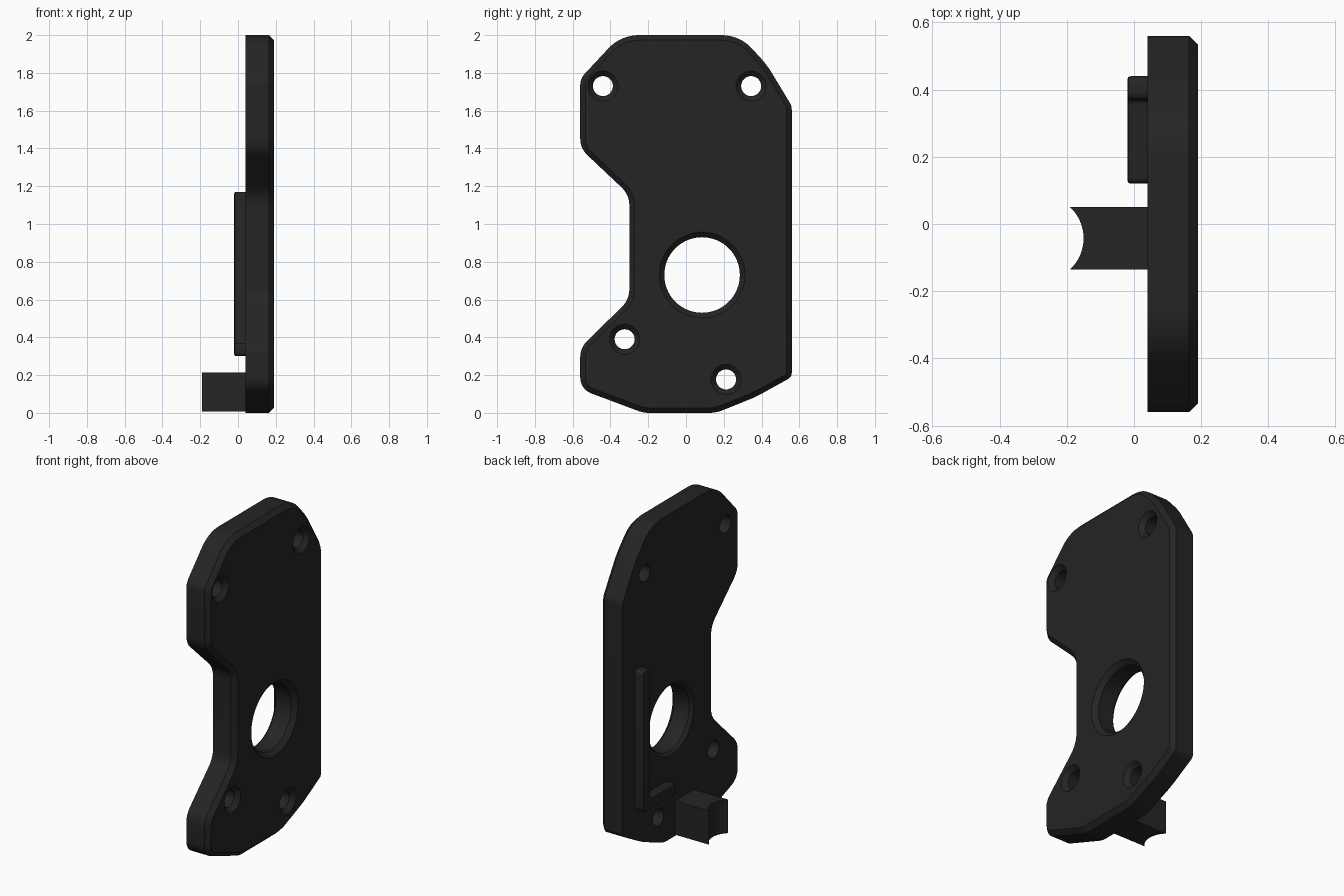
import bpy, bmesh, math
from mathutils import Vector, Matrix

if "Cube" in bpy.data.objects:
    bpy.data.objects.remove(bpy.data.objects["Cube"])

black = bpy.data.materials.new("matte_black")
black.diffuse_color = (0.018, 0.018, 0.018, 1)
black.use_nodes = True
black.node_tree.nodes["Principled BSDF"].inputs["Base Color"].default_value = black.diffuse_color

BACK, FRONT, CH = 0.04, 0.19, 0.027


def fillet(corners, steps=8):
    """Round each (y, z, radius) corner of a closed polygon with an arc."""
    pts = []
    n = len(corners)
    for i, (y, z, r) in enumerate(corners):
        p = Vector((y, z))
        a = (Vector(corners[i - 1][:2]) - p).normalized()
        b = (Vector(corners[(i + 1) % n][:2]) - p).normalized()
        half = a.angle(b) / 2
        c = p + (a + b).normalized() * (r / math.sin(half))
        t = r / math.tan(half)
        va, vb = p + a * t - c, p + b * t - c
        ang = va.angle(vb)
        for k in range(steps + 1):
            f = k / steps
            v = (va * math.sin((1 - f) * ang) + vb * math.sin(f * ang)) / math.sin(ang)
            pts.append(c + v)
    return pts


def finish(bm, name):
    bmesh.ops.recalc_face_normals(bm, faces=bm.faces)
    me = bpy.data.meshes.new(name)
    bm.to_mesh(me)
    bm.free()
    ob = bpy.data.objects.new(name, me)
    bpy.context.collection.objects.link(ob)
    me.materials.append(black)
    return ob


def prism(pts3, depth):
    """Extrude a closed outline along a vector."""
    bm = bmesh.new()
    f = bm.faces.new([bm.verts.new(p) for p in pts3])
    r = bmesh.ops.extrude_face_region(bm, geom=[f])
    vs = [g for g in r["geom"] if isinstance(g, bmesh.types.BMVert)]
    bmesh.ops.translate(bm, verts=vs, vec=depth)
    bmesh.ops.recalc_face_normals(bm, faces=bm.faces)
    return bm


def edges_at_x(bm, x):
    return [e for e in bm.edges if all(abs(v.co.x - x) < 1e-4 for v in e.verts)]


def smooth(ob):
    bpy.ops.object.select_all(action='DESELECT')
    ob.select_set(True)
    bpy.context.view_layer.objects.active = ob
    bpy.ops.object.shade_smooth_by_angle(angle=math.radians(28))


# Plate with rounded outline and chamfered outer edge
outline = fillet([
    (-0.56, 1.77, 0.09), (-0.345, 2.0, 0.22), (0.285, 2.0, 0.22),
    (0.43, 1.84, 0.5), (0.56, 1.625, 0.08), (0.56, 0.19, 0.04),
    (0.37, 0.085, 0.6), (0.16, 0.0, 0.2), (-0.225, 0.0, 0.17),
    (-0.56, 0.125, 0.09), (-0.56, 0.345, 0.12), (-0.30, 0.60, 0.13),
    (-0.30, 1.155, 0.13), (-0.56, 1.40, 0.12)])
bm = prism([(BACK, p.x, p.y) for p in outline], Vector((FRONT - BACK, 0, 0)))
bmesh.ops.bevel(bm, geom=edges_at_x(bm, FRONT), offset=CH, segments=1,
                affect='EDGES', clamp_overlap=False)
plate = finish(bm, "mounting_plate")


# Countersunk holes, cut by lathed plugs
def hole_cutter(name, y, z, r, n, back):
    profile = [(BACK - 0.05, r + back), (BACK, r + back), (BACK + back, r),
               (FRONT - CH, r), (FRONT, r + CH), (FRONT + 0.05, r + CH)]
    if back == 0:
        profile = [(BACK - 0.05, r)] + profile[3:]
    bm = bmesh.new()
    rings = [[bm.verts.new((x, y + q * math.cos(2 * math.pi * k / n),
                            z + q * math.sin(2 * math.pi * k / n)))
              for k in range(n)] for x, q in profile]
    for a, b in zip(rings, rings[1:]):
        for k in range(n):
            bm.faces.new((a[k], a[(k + 1) % n], b[(k + 1) % n], b[k]))
    bm.faces.new(rings[0])
    bm.faces.new(rings[-1])
    return finish(bm, name)


holes = [("bore", 0.085, 0.73, 0.2, 64, 0.018),
         ("top_front_hole", -0.44, 1.73, 0.053, 32, 0),
         ("top_rear_hole", 0.345, 1.73, 0.053, 32, 0),
         ("low_front_hole", -0.325, 0.39, 0.053, 32, 0),
         ("low_rear_hole", 0.212, 0.177, 0.053, 32, 0)]
bpy.context.view_layer.objects.active = plate
for name, *args in holes:
    cutter = hole_cutter(name + "_cutter", *args)
    cutter.hide_render = True
    mod = plate.modifiers.new(name, 'BOOLEAN')
    mod.object = cutter
    mod.solver = 'EXACT'
    bpy.ops.object.modifier_apply(modifier=name)
    bpy.data.objects.remove(cutter)
smooth(plate)

# L-shaped guide rib on the back
rib = fillet([(0.12, 0.30, 0.02), (0.44, 0.30, 0.03), (0.44, 1.17, 0.02),
              (0.37, 1.17, 0.02), (0.37, 0.37, 0.015), (0.12, 0.37, 0.02)], 4)
bm = prism([(-0.02, p.x, p.y) for p in rib], Vector((BACK + 0.03, 0, 0)))
bmesh.ops.bevel(bm, geom=edges_at_x(bm, -0.02), offset=0.01, segments=2,
                affect='EDGES', profile=0.5)
smooth(finish(bm, "guide_rib"))

# Foot block with a concave end
y0, y1, sag = -0.135, 0.05, 0.04
half, mid = (y1 - y0) / 2, (y0 + y1) / 2
R = (half * half + sag * sag) / (2 * sag)
span = math.asin(half / R)
pts = [(BACK + 0.02, y1, 0.008), (BACK + 0.02, y0, 0.008)]
for k in range(17):
    a = -span + 2 * span * k / 16
    pts.append((-0.19 - (R - sag) + R * math.cos(a), mid + R * math.sin(a), 0.008))
bm = prism(pts, Vector((0, 0, 0.207)))
smooth(finish(bm, "foot_block"))
